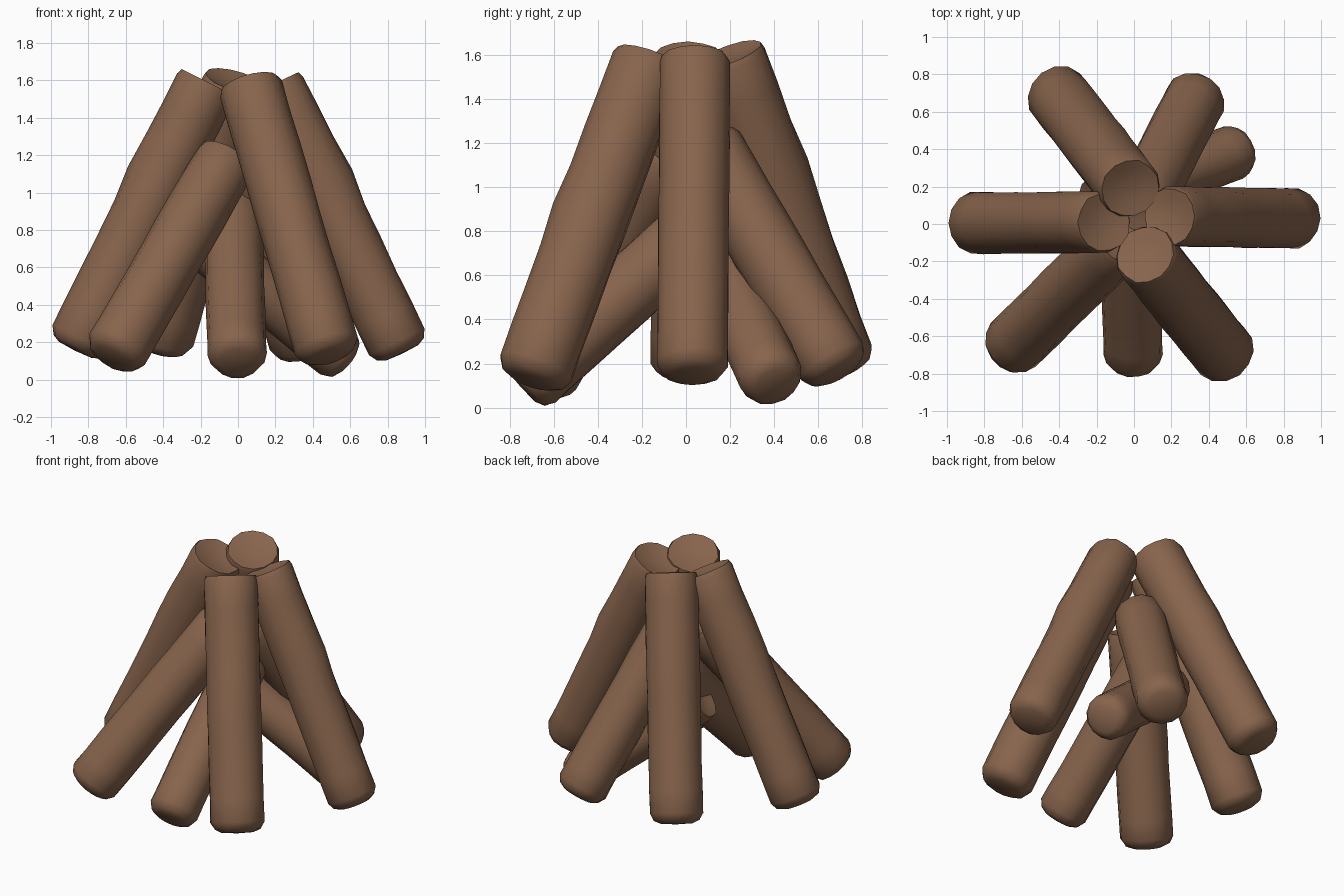
import bpy, bmesh, math, random
from mathutils import Vector

if "Cube" in bpy.data.objects:
    bpy.data.objects.remove(bpy.data.objects["Cube"])

random.seed(4)
SIDES = 14

bark = bpy.data.materials.new("brown bark")
bark.diffuse_color = (0.245, 0.128, 0.073, 1)
bark.use_nodes = True
bark.node_tree.nodes["Principled BSDF"].inputs["Base Color"].default_value = bark.diffuse_color


def make_log(name, bottom, top, radius, knots=(), foot=0.04):
    """Rough log with a rounded foot and a dished top; knots are (height, direction, size)."""
    a, b = Vector(bottom), Vector(top)
    axis = (b - a).normalized()
    a -= axis * foot
    length = (b - a).length
    u = axis.cross(Vector((0, 1, 0))).normalized()
    v = axis.cross(u)

    # (distance along the log, radius factor, roughness)
    rings = [(-0.015, 0.6, 0.02), (0.005, 0.86, 0.03), (0.05, 1.02, 0.02)]
    rings += [(length * k / 8, 1.02, 0.015) for k in range(1, 8)]
    rings += [(length - 0.03, 1.01, 0.02), (length, 0.94, 0.03),
              (length - 0.015, 0.6, 0.03)]

    bm = bmesh.new()
    loops = []
    for dist, factor, rough in rings:
        loop = []
        for i in range(SIDES):
            ang = 2 * math.pi * i / SIDES
            out = u * math.cos(ang) + v * math.sin(ang)
            r = radius * factor * (1 + random.uniform(-rough, rough))
            p = a + axis * dist + out * r
            for height, direction, size in knots:
                if factor > 1.0:
                    facing = max(0, out.dot(Vector(direction).normalized()))
                    p += out * size * facing ** 3 * math.exp(-((p.z - height) / 0.12) ** 2)
            loop.append(bm.verts.new(p))
        loops.append(loop)
    for low, high in zip(loops, loops[1:]):
        for i in range(SIDES):
            j = (i + 1) % SIDES
            bm.faces.new((low[i], low[j], high[j], high[i]))
    # end caps
    for loop, dist in ((loops[0], -0.02), (loops[-1], length - 0.03)):
        centre = bm.verts.new(a + axis * dist)
        for i in range(SIDES):
            bm.faces.new((loop[i], loop[(i + 1) % SIDES], centre))
    bmesh.ops.recalc_face_normals(bm, faces=bm.faces)

    mesh = bpy.data.meshes.new(name)
    bm.to_mesh(mesh)
    bm.free()
    mesh.materials.append(bark)
    obj = bpy.data.objects.new(name, mesh)
    bpy.context.collection.objects.link(obj)
    bpy.ops.object.select_all(action='DESELECT')
    obj.select_set(True)
    bpy.context.view_layer.objects.active = obj
    bpy.ops.object.shade_smooth_by_angle(angle=math.radians(60))


# Four tall outer logs meeting at the top
make_log("left_tall_log", (-0.85, 0.005, 0.20), (-0.16, 0.01, 1.59), 0.165,
         [(1.2, (-1, 0, 0.3), 0.02)], 0.03)
make_log("right_tall_log", (0.86, 0.03, 0.18), (0.19, 0.04, 1.58), 0.16,
         [(1.15, (1, 0, 0.3), 0.02)], 0.025)
make_log("front_right_tall_log", (0.475, -0.685, 0.17), (0.06, -0.165, 1.58), 0.169,
         [(0.9, (0.3, -1, 0.2), 0.015)])
make_log("back_left_tall_log", (-0.41, 0.69, 0.20), (-0.02, 0.19, 1.60), 0.168,
         [(1.1, (-0.3, 1, 0.3), 0.015)], 0.025)

# Shorter logs leaning inside
make_log("front_left_log", (-0.65, -0.65, 0.155), (-0.06, -0.07, 1.18), 0.165)
make_log("back_right_log", (0.33, 0.67, 0.20), (0.03, 0.09, 1.19), 0.16)
make_log("front_low_log", (-0.005, -0.70, 0.135), (-0.03, 0.17, 0.92), 0.155, foot=0.045)
make_log("back_right_low_log", (0.54, 0.385, 0.135), (-0.20, 0.11, 0.75), 0.145)
